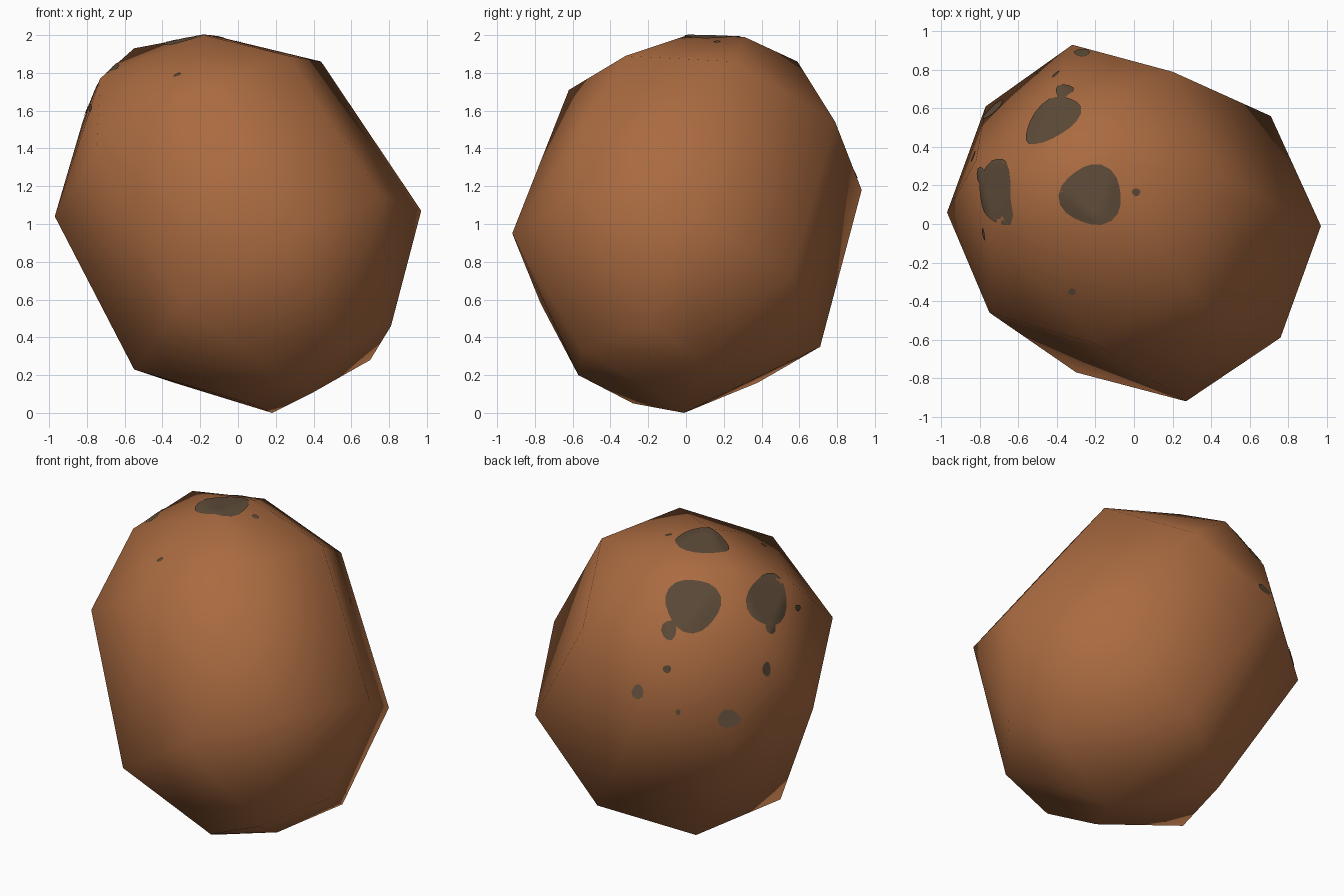
import bpy, bmesh, math
from mathutils import Vector
from mathutils.bvhtree import BVHTree

if "Cube" in bpy.data.objects:
    bpy.data.objects.remove(bpy.data.objects["Cube"])


def material(name, rgb):
    m = bpy.data.materials.new(name)
    m.diffuse_color = (*rgb, 1)
    m.use_nodes = True
    m.node_tree.nodes["Principled BSDF"].inputs["Base Color"].default_value = m.diffuse_color
    return m


brown = material("rust_brown", (0.40, 0.145, 0.052))
dark = material("dark_grey_brown", (0.11, 0.07, 0.04))


def finish(bm, name, mat):
    mesh = bpy.data.meshes.new(name)
    bm.to_mesh(mesh)
    bm.free()
    mesh.materials.append(mat)
    for p in mesh.polygons:
        p.use_smooth = True
    ob = bpy.data.objects.new(name, mesh)
    bpy.context.collection.objects.link(ob)
    return ob


# Boulder: convex hull around its corner points
corners = [
    # crown
    (-.18, .01, 2.0), (-.10, .31, 1.99), (-.55, .31, 1.93), (-.22, .59, 1.86),
    (.44, .25, 1.86), (.27, -.32, 1.89), (-.73, -.05, 1.77), (-.20, -.62, 1.71),
    # shoulder
    (-.82, .33, 1.55), (-.40, .73, 1.565), (.20, .79, 1.54), (.48, -.53, 1.54),
    (-.75, -.46, 1.385),
    # waist
    (-.97, .06, 1.04), (.97, -.01, 1.07), (.27, -.92, .95), (-.32, .93, 1.18),
    (.76, -.59, 1.15), (-.77, .61, .96), (.71, .56, .74),
    # lower flank
    (-.30, -.77, .58), (.81, -.20, .46), (.54, -.55, .335), (.15, .71, .35),
    # base
    (-.55, -.20, .23), (.70, .09, .28), (.20, -.57, .20), (-.34, .38, .16),
    (.40, -.16, .11), (.06, -.28, .05), (.18, -.01, 0),
]
bm = bmesh.new()
for c in corners:
    bm.verts.new(c)
hull = bmesh.ops.convex_hull(bm, input=bm.verts[:])
loose = [v for v in bm.verts if not v.link_faces]
bmesh.ops.delete(bm, geom=loose, context='VERTS')
bmesh.ops.recalc_face_normals(bm, faces=bm.faces[:])
surface = BVHTree.FromBMesh(bm)
finish(bm, "boulder", brown)

# Directions from which the dark patches are laid onto the boulder
az, el = math.radians(35), math.radians(25)
sa, ca, se, ce = math.sin(az), math.cos(az), math.sin(el), math.cos(el)
TOP = (Vector((1, 0, 0)), Vector((0, 1, 0)), Vector((0, 0, 1)))
BACK = (Vector((-ca, -sa, 0)), Vector((sa * se, -ca * se, ce)),
        Vector((-sa * ce, ca * ce, se)))


def patch(name, view, u, v, ru, rv, sides=20, rings=6):
    """Thin wobbly disc projected onto the boulder surface."""
    right, up, out = view

    def drop(a, b):
        start = Vector((0, 0, 1)) + right * a + up * b + out * 3
        hit, normal, _, _ = surface.ray_cast(start, -out)
        return hit + normal * 0.005 if hit else None

    bm = bmesh.new()
    centre = bm.verts.new(drop(u, v))
    previous = None
    for r in range(1, rings + 1):
        ring = []
        for i in range(sides):
            t = 2 * math.pi * i / sides
            k = r / rings * (1 + 0.07 * math.sin(3 * t + u * 9))
            p = drop(u + ru * k * math.cos(t), v + rv * k * math.sin(t))
            ring.append(bm.verts.new(p) if p else None)
        for i in range(sides):
            j = (i + 1) % sides
            if previous:
                quad = [previous[i], ring[i], ring[j], previous[j]]
            else:
                quad = [centre, ring[i], ring[j]]
            if None not in quad:
                bm.faces.new(quad)
        previous = ring
    finish(bm, name, dark)


# Large patches on the crown and back left shoulder
patch("crown_patch", TOP, -.22, .15, .16, .155)
patch("back_patch", BACK, .04, .40, .165, .16)
patch("left_patch", BACK, .485, .43, .12, .155)

# Tails and small specks
specks = [
    (BACK, -.10, .25, .045, .06), (BACK, .505, .27, .03, .045),
    (BACK, -.114, .018, .026, .024), (BACK, -.287, -.12, .036, .045),
    (BACK, -.048, -.24, .016, .018), (BACK, .257, -.28, .07, .055),
    (BACK, .48, .018, .025, .045), (BACK, .665, .383, .016, .02),
    (TOP, .01, .165, .022, .02), (TOP, -.32, -.35, .02, .017),
]
for n, s in enumerate(specks):
    patch(f"speck_{n + 1}", *s, sides=10, rings=2)
